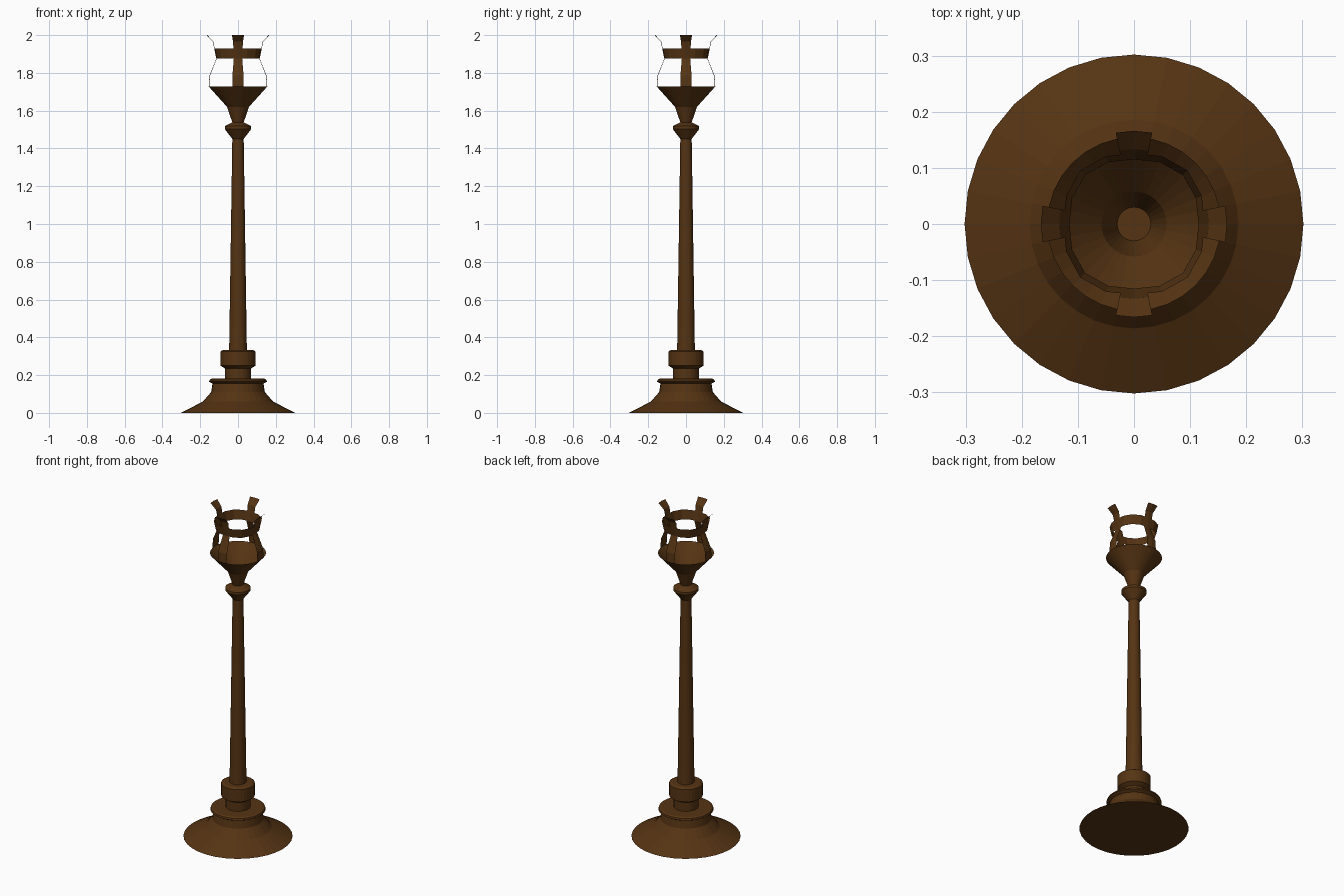
import bpy, bmesh, math

if "Cube" in bpy.data.objects:
    bpy.data.objects.remove(bpy.data.objects["Cube"])

SIDES = 32

bronze = bpy.data.materials.new("dark bronze brown")
bronze.diffuse_color = (0.092, 0.034, 0.0065, 1)
bronze.use_nodes = True
bronze.node_tree.nodes["Principled BSDF"].inputs["Base Color"].default_value = bronze.diffuse_color


def finish(name, bm):
    me = bpy.data.meshes.new(name)
    bm.to_mesh(me)
    bm.free()
    me.materials.append(bronze)
    ob = bpy.data.objects.new(name, me)
    bpy.context.collection.objects.link(ob)
    return ob


def lathe(name, profile, cap_bottom=True, cap_top=True, angles=None, shape=None):
    """Sweep (radius, z) points around z; an angle list makes an open strip."""
    closed = angles is None or shape is not None
    if angles is None:
        angles = [2 * math.pi * i / SIDES for i in range(SIDES)]
    bm = bmesh.new()
    rows = []
    for r, z in profile:
        row = []
        for a in angles:
            k = r * (shape(a) if shape else 1)
            row.append(bm.verts.new((k * math.cos(a), k * math.sin(a), z)))
        rows.append(row)
    n = len(angles)
    for lo, hi in zip(rows, rows[1:]):
        for i in range(n if closed else n - 1):
            j = (i + 1) % n
            bm.faces.new((lo[i], lo[j], hi[j], hi[i]))
    if closed and cap_bottom:
        bm.faces.new(rows[0][::-1])
    if closed and cap_top:
        bm.faces.new(rows[-1])
    return finish(name, bm)


# flared foot with a lipped plate
lathe("foot", [(0.302, 0), (0.186, 0.06), (0.142, 0.11), (0.135, 0.155),
               (0.153, 0.165), (0.15, 0.175), (0.14, 0.181)])
# waist and collar above the foot
lathe("waist", [(0.068, 0.178), (0.068, 0.24)])
lathe("collar", [(0.068, 0.235), (0.093, 0.25), (0.093, 0.325), (0.08, 0.333)])
# tapering shaft
lathe("shaft", [(0.047, 0.325), (0.03, 1.46)])
# turned knob
lathe("knob", [(0.03, 1.45), (0.07, 1.503), (0.07, 1.518), (0.03, 1.538)])
# open bowl, a thin sheet
lathe("bowl", [(0.029, 1.535), (0.058, 1.62), (0.103, 1.67), (0.155, 1.728)],
      cap_top=False)

# four curved straps rising from the bowl rim
strap = [(0.155, 1.728), (0.151, 1.785), (0.115, 1.875),
         (0.126, 1.93), (0.133, 1.965), (0.166, 2.0)]
half = math.pi / 16
for i, side in enumerate(("right", "back", "left", "front")):
    c = i * math.pi / 2
    lathe("strap_" + side, strap, angles=[c - half, c, c + half])


# squarish hoop joining the straps
def squarish(a, p=2.5):
    return (abs(math.cos(a)) ** p + abs(math.sin(a)) ** p) ** (-1 / p)


lathe("hoop", [(0.115, 1.875), (0.126, 1.93)], cap_bottom=False, cap_top=False,
      angles=[2 * math.pi * i / 16 for i in range(16)], shape=squarish)
